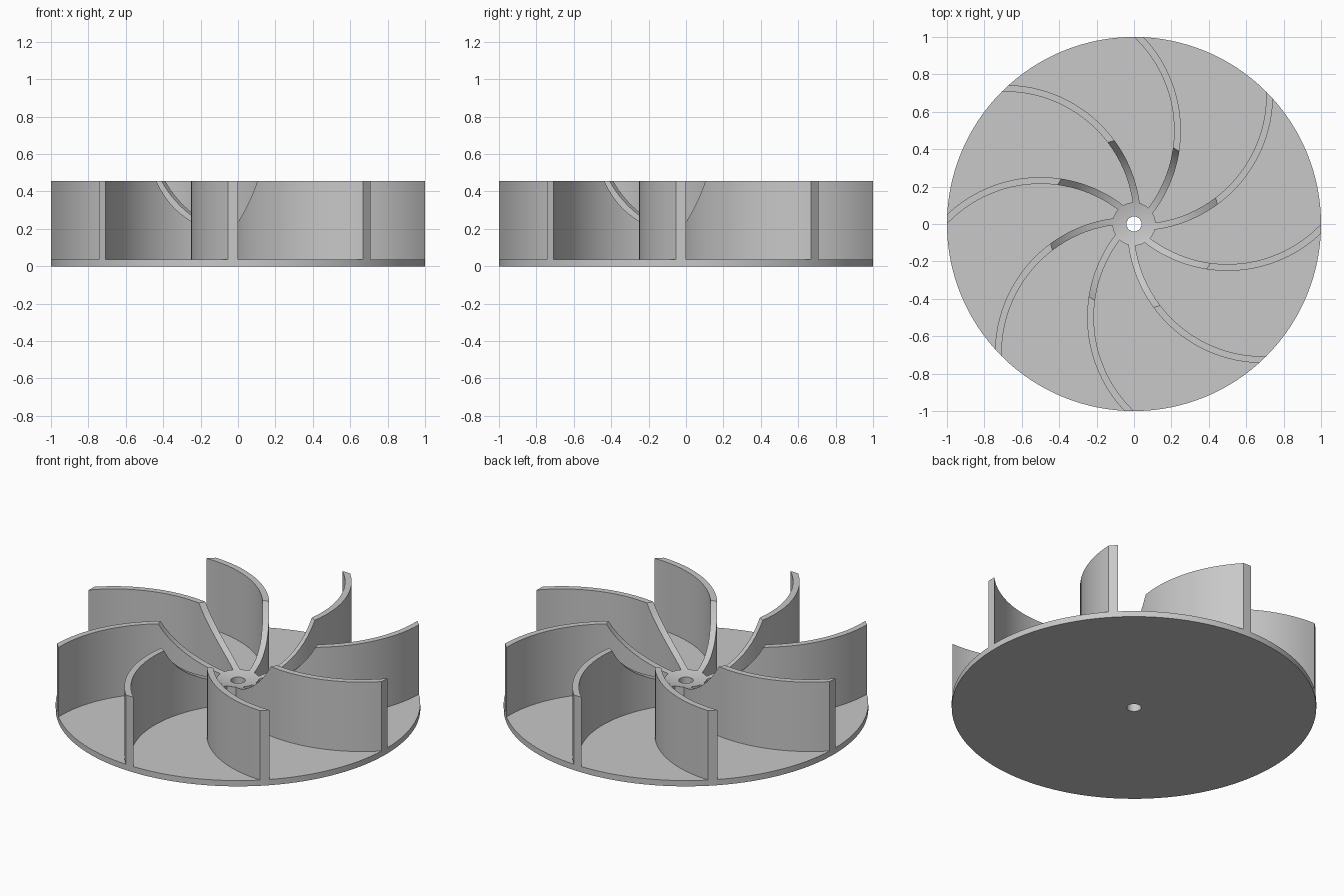
import bpy, bmesh, math
from math import sin, cos, acos, atan2, sqrt, pi, tau

cube = bpy.data.objects.get("Cube")
if cube:
    bpy.data.objects.remove(cube, do_unlink=True)

# Main dimensions
DISC_T, HEIGHT = 0.035, 0.455
HUB_R, BORE_R = 0.115, 0.04
BOWL_Z, BOWL_R = 0.69, 0.515          # sphere that scoops out the middle
BLADES, BLADE_T = 8, 0.036
ARC_X, ARC_Y = -0.475, 0.5            # centre of the blade arc
ARC_D = sqrt(ARC_X ** 2 + ARC_Y ** 2)

grey = bpy.data.materials.new("plain_grey")
grey.use_nodes = True
colour = (0.58, 0.58, 0.58, 1)
grey.diffuse_color = colour
grey.node_tree.nodes["Principled BSDF"].inputs["Base Color"].default_value = colour


def bowl(r):
    return BOWL_Z - sqrt(BOWL_R ** 2 - r * r) if r < BOWL_R else HEIGHT


def make_mesh(name, bm):
    bmesh.ops.recalc_face_normals(bm, faces=bm.faces)
    mesh = bpy.data.meshes.new(name)
    bm.to_mesh(mesh)
    bm.free()
    mesh.materials.append(grey)
    return mesh


def add_object(name, mesh, angle=0):
    ob = bpy.data.objects.new(name, mesh)
    ob.rotation_euler.z = angle
    bpy.context.collection.objects.link(ob)
    return ob


def skin(bm, rings, closed):
    # Join rings of vertices into a tube, capping the ends if it is open
    n = len(rings[0])
    pairs = list(zip(rings, rings[1:]))
    if closed:
        pairs.append((rings[-1], rings[0]))
    else:
        bm.faces.new(rings[0])
        bm.faces.new(rings[-1])
    for a, b in pairs:
        for i in range(n):
            j = (i + 1) % n
            bm.faces.new((a[i], a[j], b[j], b[i]))


# Disc with a dished hub and a bore, turned from one profile
profile = [(BORE_R, 0), (1, 0), (1, DISC_T), (HUB_R, DISC_T)]
for i in range(5):
    r = HUB_R + (BORE_R - HUB_R) * i / 4
    profile.append((r, bowl(r)))
bm = bmesh.new()
SEGS = 128
rings = [[bm.verts.new((r * cos(tau * s / SEGS), r * sin(tau * s / SEGS), z))
          for r, z in profile] for s in range(SEGS)]
skin(bm, rings, True)
parts = [add_object("disc_and_hub", make_mesh("disc_and_hub", bm))]


# Curved blade: two concentric walls, top edge scooped by the bowl
def wall_point(r, wall_r):
    a = atan2(ARC_Y, ARC_X) - acos((r * r + ARC_D ** 2 - wall_r ** 2) / (2 * r * ARC_D))
    return r * cos(a), r * sin(a)


rim = sqrt(BOWL_R ** 2 - (BOWL_Z - HEIGHT) ** 2)
start = HUB_R - 0.003
radii = [start + (rim - start) * i / 14 for i in range(15)]
radii += [rim + (1 - rim) * i / 18 for i in range(1, 19)]
bm = bmesh.new()
rings = []
for r in radii:
    top = min(HEIGHT, bowl(r))
    inner, outer = wall_point(r, ARC_D), wall_point(r, ARC_D + BLADE_T)
    rings.append([bm.verts.new((*p, z)) for p, z in
                  ((inner, DISC_T / 2), (outer, DISC_T / 2), (outer, top), (inner, top))])
skin(bm, rings, False)
blade = make_mesh("blade", bm)
parts += [add_object(f"blade_{i + 1}", blade, tau * i / BLADES) for i in range(BLADES)]

# Smooth curved walls, keep edges sharp
bpy.ops.object.select_all(action='DESELECT')
for ob in parts[:2]:
    ob.select_set(True)
bpy.context.view_layer.objects.active = parts[0]
bpy.ops.object.shade_smooth_by_angle(angle=pi / 6)
